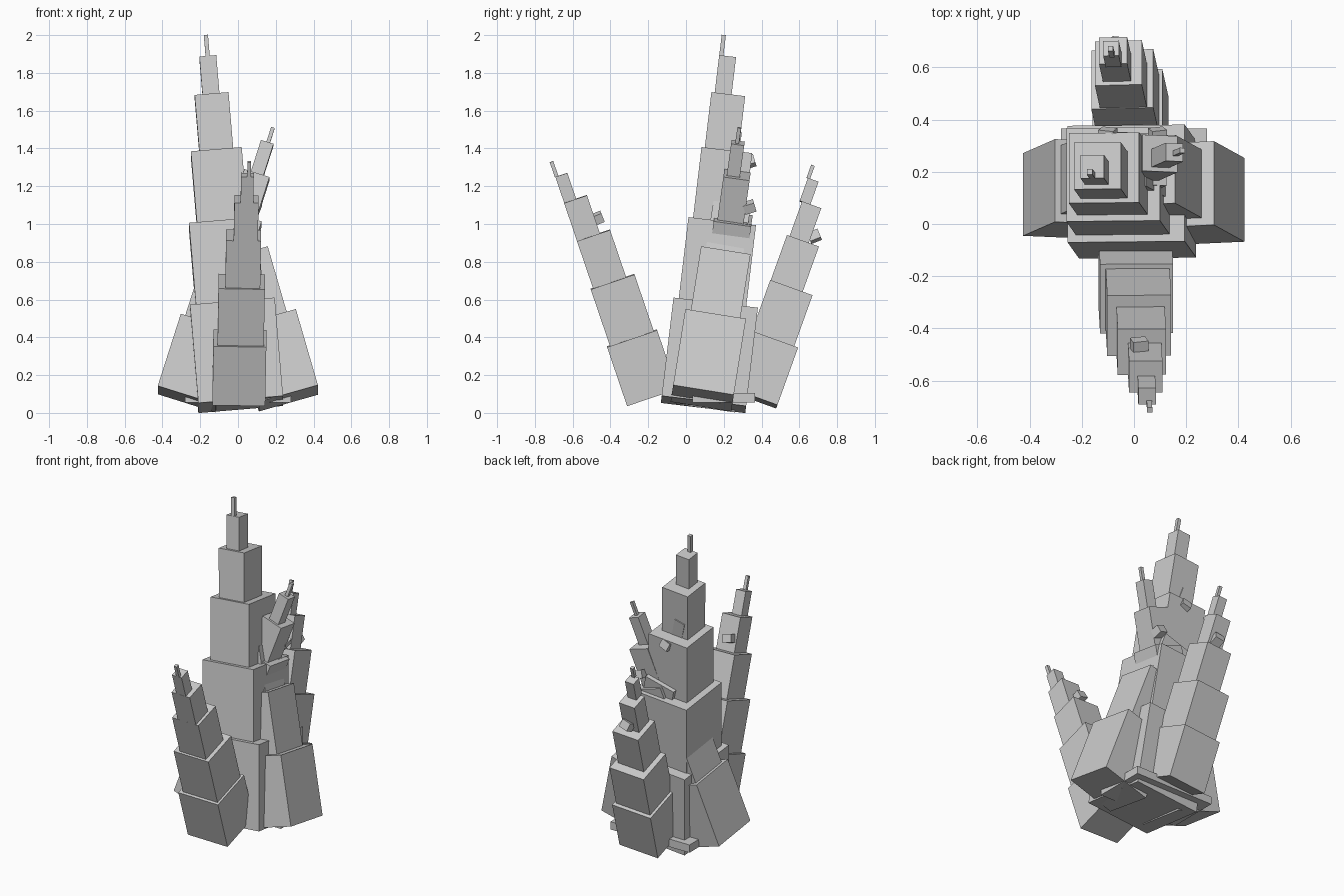
import bpy
from mathutils import Vector, Matrix


def box(name, center, size, rot):
    bpy.ops.mesh.primitive_cube_add(size=1)
    o = bpy.context.object
    o.name = name
    o.matrix_world = (Matrix.Translation(center) @ rot.to_4x4()
                      @ Matrix.Diagonal((*size, 1)))
    return o


def frame(lean):
    # Orthonormal frame whose z axis follows the lean
    n = Vector(lean).normalized()
    x = Vector((1, 0, 0))
    x = (x - n * x.dot(n)).normalized()
    return Matrix((x, n.cross(x), n)).transposed()


def tower(name, lean, base, tiers):
    # Stack of shrinking boxes; each tier is (width, top centre)
    rot = frame(lean)
    n = Vector(lean).normalized()
    prev = Vector(base)
    for i, (w, top) in enumerate(tiers):
        top = Vector(top)
        h = n.dot(top - prev)
        box(f"{name}_tier_{i + 1}", top - n * h / 2, (w, w, h), rot)
        prev = top


# Tall central tower
tower("main_tower", (-0.085, 0.12, 1), (0.015, 0.09, 0.045), [
    (0.45, (-0.03, 0.155, 0.565)), (0.36, (-0.08, 0.19, 1.0)),
    (0.27, (-0.115, 0.215, 1.38)), (0.18, (-0.14, 0.223, 1.68)),
    (0.09, (-0.16, 0.22, 1.885)), (0.022, (-0.17, 0.2, 2.0))])

# Front tower, leaning forward
tower("front_tower", (0.02, -0.34, 1), (0.005, -0.18, 0.083), [
    (0.28, (0.01, -0.286, 0.395)), (0.245, (0.02, -0.389, 0.695)),
    (0.185, (0.03, -0.49, 0.94)), (0.128, (0.045, -0.585, 1.132)),
    (0.067, (0.05, -0.66, 1.26)), (0.02, (0.06, -0.712, 1.33))])

# Back tower, leaning backward
tower("back_tower", (-0.08, 0.36, 1), (0.0, 0.355, 0.078), [
    (0.268, (-0.025, 0.464, 0.382)), (0.238, (-0.045, 0.555, 0.655)),
    (0.18, (-0.06, 0.617, 0.905)), (0.108, (-0.08, 0.664, 1.098)),
    (0.06, (-0.088, 0.673, 1.232)), (0.02, (-0.09, 0.672, 1.31))])

# Left tower crosses through the main tower to the right
tower("left_tower", (0.32, 0.14, 1), (-0.28, 0.11, 0.075), [
    (0.32, (-0.15, 0.16, 0.455)), (0.265, (-0.05, 0.21, 0.78)),
    (0.2, (0.03, 0.25, 1.03)), (0.14, (0.1, 0.27, 1.26)),
    (0.07, (0.155, 0.275, 1.43)), (0.02, (0.185, 0.282, 1.51))])

# Right tower leans left into the main tower
tower("right_tower", (-0.29, 0.16, 1), (0.275, 0.085, 0.08), [
    (0.325, (0.15, 0.15, 0.48)), (0.265, (0.03, 0.205, 0.825)),
    (0.2, (-0.05, 0.24, 1.08)), (0.14, (-0.11, 0.26, 1.31)),
    (0.07, (-0.16, 0.26, 1.48))])

# Small knobs on the upper tiers
for name, pos, lean in [
        ("front_knob", (0.02, -0.47, 1.03), (0.3, -0.4, 1)),
        ("back_knob", (-0.06, 0.68, 0.935), (-0.3, -0.4, 1)),
        ("left_knob", (0.09, 0.335, 1.09), (0.4, -0.3, 1)),
        ("right_knob", (-0.1, 0.335, 1.33), (-0.4, -0.3, 1))]:
    box(name, pos, (0.06, 0.06, 0.05), frame(lean))

# Thin slab between the tower feet
box("base_slab", (0, 0.2, 0.08), (0.56, 0.33, 0.05), Matrix.Identity(3))
